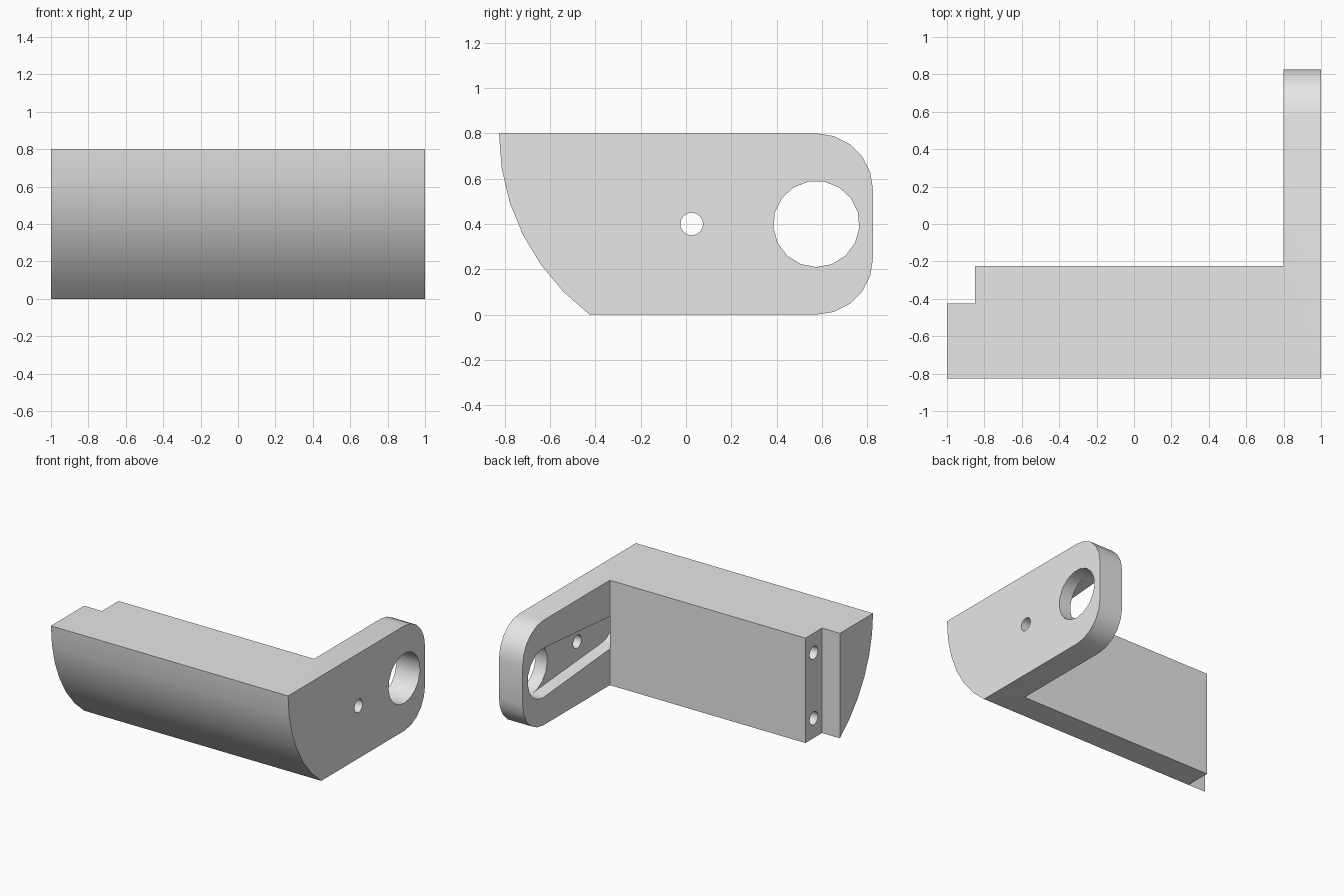
import bpy
import bmesh
from math import sin, cos, pi, asin, acos

cube = bpy.data.objects.get("Cube")
if cube:
    bpy.data.objects.remove(cube, do_unlink=True)

grey = bpy.data.materials.new("light grey")
grey.use_nodes = True
colour = (0.8, 0.8, 0.8, 1)
grey.diffuse_color = colour
grey.node_tree.nodes["Principled BSDF"].inputs["Base Color"].default_value = colour


def arc(y, z, r, start, end, steps):
    """Points of an arc in the side plane."""
    angles = [start + (end - start) * i / steps for i in range(steps + 1)]
    return [(y + r * cos(a), z + r * sin(a)) for a in angles]


def circle(y, z, r, sides):
    return arc(y, z, r, -pi / 2, 3 * pi / 2, sides)[:-1]


def rect(y0, y1, z0, z1):
    return [(y0, z0), (y1, z0), (y1, z1), (y0, z1)]


def prism(name, outline, x0, x1):
    """Extrude a side outline along x."""
    bm = bmesh.new()
    face = bm.faces.new([bm.verts.new((x0, y, z)) for y, z in outline])
    new = bmesh.ops.extrude_face_region(bm, geom=[face])["geom"]
    verts = [v for v in new if isinstance(v, bmesh.types.BMVert)]
    bmesh.ops.translate(bm, verts=verts, vec=(x1 - x0, 0, 0))
    bmesh.ops.recalc_face_normals(bm, faces=bm.faces)
    mesh = bpy.data.meshes.new(name)
    bm.to_mesh(mesh)
    bm.free()
    mesh.materials.append(grey)
    obj = bpy.data.objects.new(name, mesh)
    bpy.context.collection.objects.link(obj)
    return obj


# Side outline: curved front, rounded rear corners
sweep = asin(0.8)
outline = arc(0.175, 0.8, 1, pi, pi + sweep, 6)
outline += arc(0.575, 0.25, 0.25, -pi / 2, 0, 5)
outline += arc(0.575, 0.55, 0.25, 0, pi / 2, 5)
bracket = prism("bracket", outline, -1, 1)

# Tapered recess on the inner side of the arm
big, small, near, far = 0.187, 0.12, 0.575, -0.275
t = pi - acos((big - small) / (near - far))
recess = arc(near, 0.4, big, -t, t, 16) + arc(far, 0.4, small, t, 2 * pi - t, 12)

cutters = [
    prism("recess_cutter", recess, 0.798, 0.9),
    prism("rear_space_cutter", rect(-0.225, 1.2, -0.2, 1), -1.2, 0.8),
    prism("end_step_cutter", rect(-0.425, 1.1, -0.3, 1.1), -1.3, -0.85),
    prism("large_hole_cutter", circle(0.575, 0.4, 0.19, 17), 0.7, 1.1),
    prism("small_hole_cutter", circle(0.025, 0.4, 0.05, 16), 0.7, 1.1),
]
# Screw holes in the step
for z in (0.15, 0.65):
    cutters.append(prism("screw_hole_cutter", circle(-0.325, z, 0.05, 16), -0.95, -0.4))

bpy.ops.object.select_all(action="DESELECT")
bpy.context.view_layer.objects.active = bracket
bracket.select_set(True)
for cutter in cutters:
    cutter.hide_render = True
    mod = bracket.modifiers.new(cutter.name, "BOOLEAN")
    mod.operation = "DIFFERENCE"
    mod.solver = "EXACT"
    mod.object = cutter
    bpy.ops.object.modifier_apply(modifier=mod.name)
for cutter in cutters:
    bpy.data.objects.remove(cutter, do_unlink=True)

bpy.ops.object.shade_smooth_by_angle()
